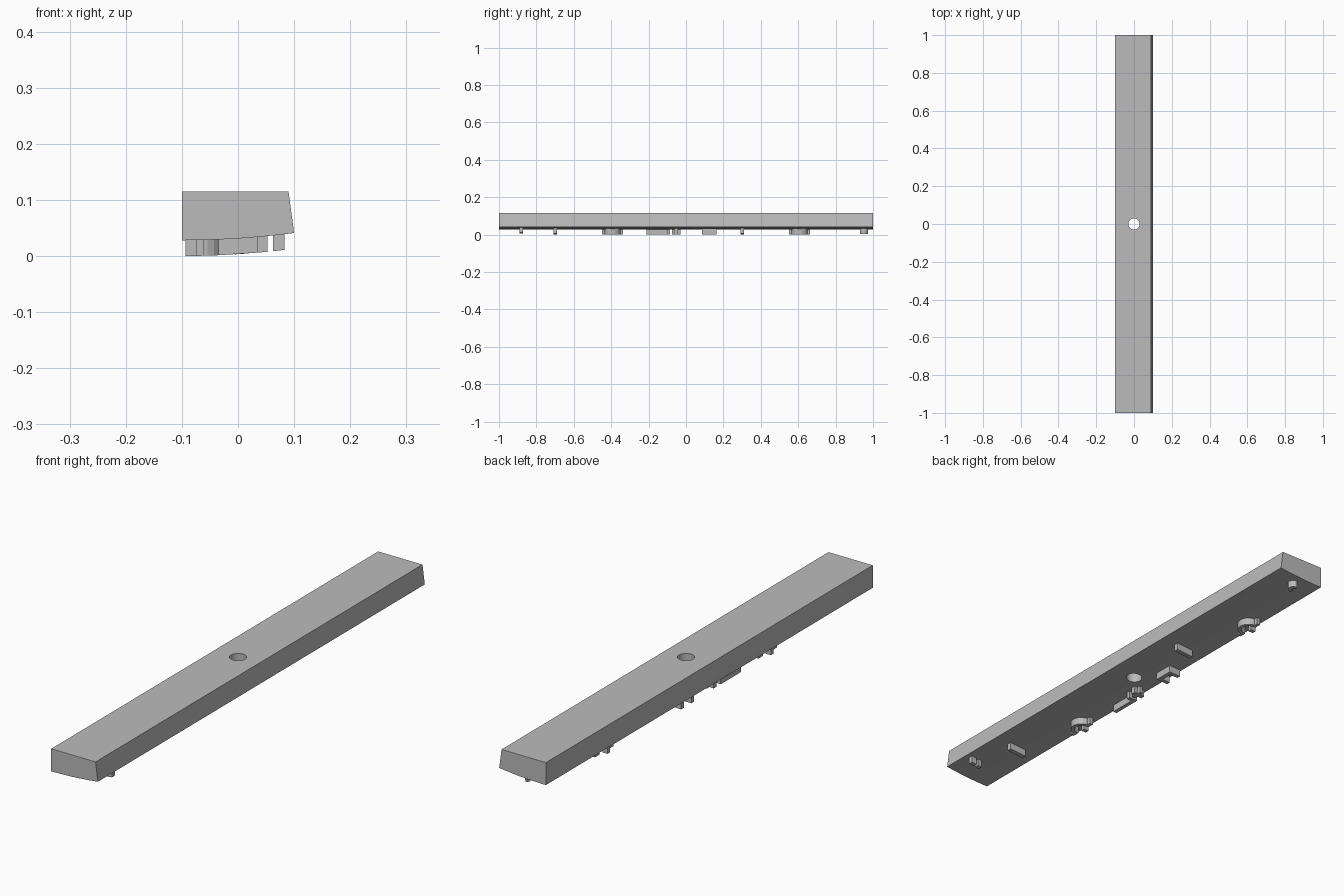
import bpy, bmesh, math
from mathutils import Vector

cube = bpy.data.objects.get("Cube")
if cube:
    bpy.data.objects.remove(cube, do_unlink=True)

grey = bpy.data.materials.new("mid grey")
grey.use_nodes = True
grey.diffuse_color = (0.5, 0.5, 0.5, 1)
grey.node_tree.nodes["Principled BSDF"].inputs["Base Color"].default_value = (0.5, 0.5, 0.5, 1)


def underside(x):
    """Height of the gently curved underside."""
    return 0.028 + 0.013 * ((x + 0.1) / 0.2) ** 2


def finish(bm, name):
    bmesh.ops.recalc_face_normals(bm, faces=bm.faces)
    mesh = bpy.data.meshes.new(name)
    bm.to_mesh(mesh)
    bm.free()
    mesh.materials.append(grey)
    obj = bpy.data.objects.new(name, mesh)
    bpy.context.collection.objects.link(obj)
    return obj


def rib(name, path, width=0.018):
    """Raised rib of constant depth following a path on the underside."""
    pts = [Vector(p) for p in path]
    bm = bmesh.new()
    rings = []
    for i, p in enumerate(pts):
        before = (p - pts[i - 1]).normalized() if i else (pts[1] - p).normalized()
        after = (pts[i + 1] - p).normalized() if i < len(pts) - 1 else before
        n1 = Vector((-before.y, before.x))
        n2 = Vector((-after.y, after.x))
        mitre = (n1 + n2).normalized()
        offset = mitre * (width / 2 / max(mitre.dot(n1), 0.5))
        a, b = p + offset, p - offset
        rings.append([bm.verts.new((q.x, q.y, underside(q.x) + dz))
                      for q, dz in ((a, 0.004), (b, 0.004), (b, -0.028), (a, -0.028))])
    for r, s in zip(rings, rings[1:]):
        for k in range(4):
            bm.faces.new((r[k], r[(k + 1) % 4], s[(k + 1) % 4], s[k]))
    bm.faces.new(rings[0])
    bm.faces.new(rings[-1])
    return finish(bm, name)


def arc(cx, cy, radius, steps=10):
    """Half circle bulging towards +x."""
    angles = [math.pi * (i / steps - 0.5) for i in range(steps + 1)]
    return [(cx + radius * math.cos(t), cy + radius * math.sin(t)) for t in angles]


# Long bar: slanted +x side, curved underside
steps = 10
xs = [-0.1 + 0.2 * i / steps for i in range(steps + 1)]
section = [(-0.1, 0.115)] + [(x, underside(x)) for x in xs] + [(0.09, 0.115)]
bm = bmesh.new()
front = bm.faces.new([bm.verts.new((x, -1, z)) for x, z in section])
ext = bmesh.ops.extrude_face_region(bm, geom=[front], use_keep_orig=True)
bmesh.ops.translate(bm, vec=(0, 2, 0),
                    verts=[v for v in ext["geom"] if isinstance(v, bmesh.types.BMVert)])
bar = finish(bm, "bar")

# Round hole through the middle
bpy.ops.mesh.primitive_cylinder_add(vertices=32, radius=0.03, depth=0.4, location=(0, 0, 0.07))
cutter = bpy.context.object
cutter.name = "hole_cutter"
cutter.hide_render = True
cut = bar.modifiers.new("hole", "BOOLEAN")
cut.operation = "DIFFERENCE"
cut.object = cutter
cut.solver = "EXACT"
bpy.context.view_layer.objects.active = bar
bpy.ops.object.modifier_apply(modifier=cut.name)
bpy.data.objects.remove(cutter, do_unlink=True)

# Arched brackets with outward feet and a centre peg
for label, cy in (("rear", 0.607), ("front", -0.393)):
    arch = arc(-0.068, cy, 0.036)
    rib(label + "_arch", [(-0.068, cy - 0.057)] + arch + [(-0.068, cy + 0.057)], 0.014)
    rib(label + "_arch_peg", [(-0.094, cy), (-0.072, cy)], 0.016)

# Cross ribs
for label, y in (("rear", 0.3), ("front", -0.7)):
    rib(label + "_cross_rib", [(-0.035, y), (0.04, y)])

# Twin pegs near the front end
rib("outer_peg", [(0.062, -0.88), (0.083, -0.88)])
rib("inner_peg", [(0.035, -0.88), (0.053, -0.88)])

# Small curved cup near the rear end
rib("rear_cup", arc(-0.004, 0.952, 0.015, 6), 0.015)

# Three-sided bracket near the edge
rib("edge_bracket", [(-0.094, 0.094), (-0.05, 0.094), (-0.05, 0.156), (-0.094, 0.156)], 0.016)

# Short angled rib beside the hole
rib("short_rib", [(-0.088, -0.053), (-0.04, -0.053)])
rib("short_rib_foot", [(-0.062, -0.075), (-0.062, -0.03)], 0.014)

# Long edge rib with a turned end
rib("edge_rib", [(-0.08, -0.21), (-0.08, -0.094), (-0.05, -0.094)], 0.016)
